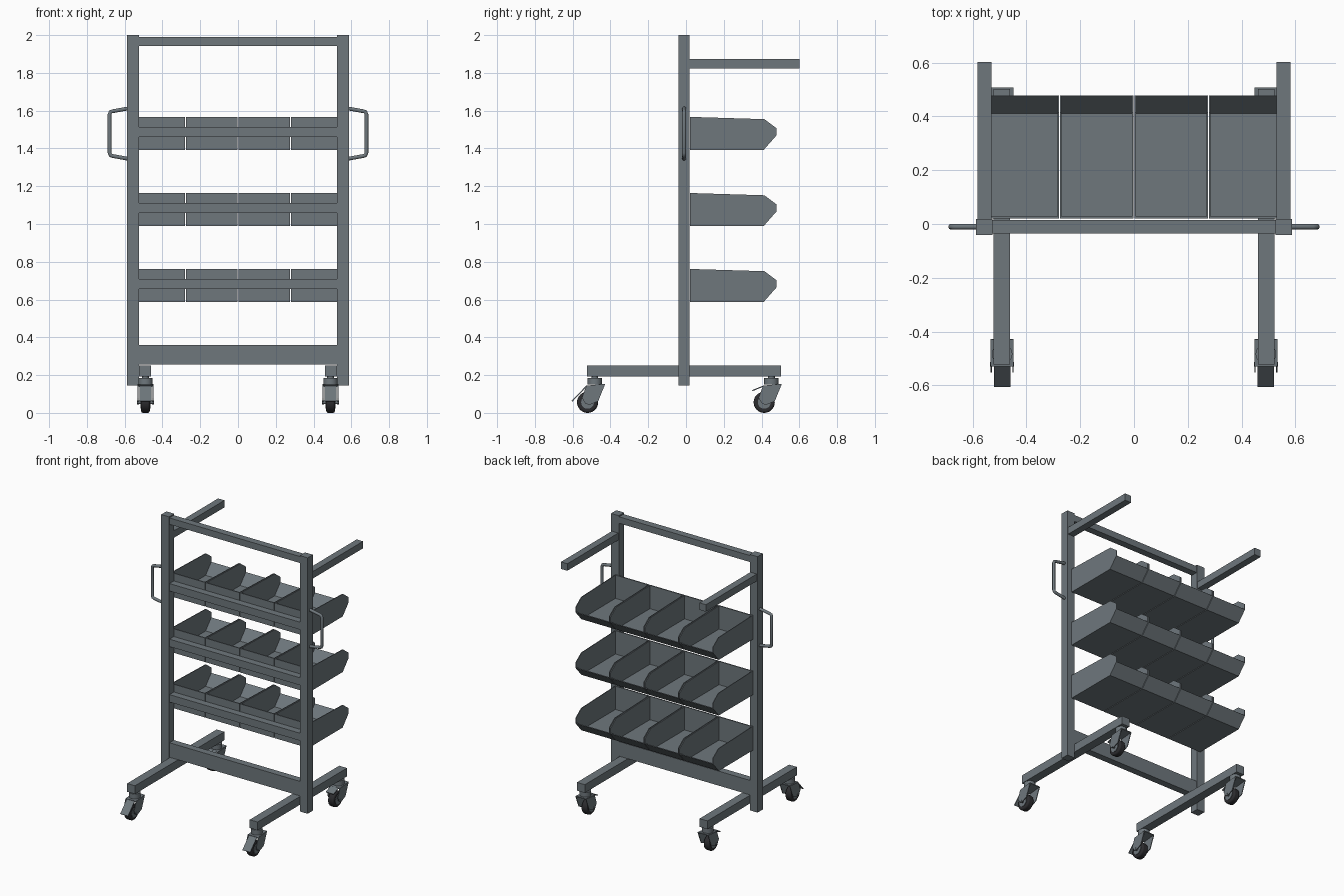
import bpy, bmesh, math
from mathutils import Vector

if "Cube" in bpy.data.objects:
    bpy.data.objects.remove(bpy.data.objects["Cube"])


def material(name, rgb):
    m = bpy.data.materials.new(name)
    m.diffuse_color = (*rgb, 1)
    m.use_nodes = True
    m.node_tree.nodes["Principled BSDF"].inputs["Base Color"].default_value = m.diffuse_color
    return m


STEEL = material("steel grey", (0.158, 0.186, 0.204))
RUBBER = material("black rubber", (0.025, 0.025, 0.028))


def finish(name, bm, mat):
    bmesh.ops.recalc_face_normals(bm, faces=bm.faces)
    me = bpy.data.meshes.new(name)
    bm.to_mesh(me)
    bm.free()
    me.materials.append(mat)
    ob = bpy.data.objects.new(name, me)
    bpy.context.collection.objects.link(ob)
    return ob


def add_prism(bm, pts, x0, x1):
    """Extrude a y-z outline from x0 to x1."""
    a = [bm.verts.new((x0, y, z)) for y, z in pts]
    b = [bm.verts.new((x1, y, z)) for y, z in pts]
    bm.faces.new(a)
    bm.faces.new(b[::-1])
    for i in range(len(a)):
        j = (i + 1) % len(a)
        bm.faces.new((a[i], b[i], b[j], a[j]))


def prism(name, pts, x0, x1, mat=STEEL):
    bm = bmesh.new()
    add_prism(bm, pts, x0, x1)
    return finish(name, bm, mat)


def box(name, x0, x1, y0, y1, z0, z1):
    return prism(name, [(y0, z0), (y1, z0), (y1, z1), (y0, z1)], min(x0, x1), max(x0, x1))


def sheet(p, q, t):
    """Outline of a thin straight plate between two y-z points."""
    p, q = Vector(p), Vector(q)
    d = (q - p).normalized()
    n = Vector((-d.y, d.x)) * t
    return [p, q, q + n, p + n]


def cylinder(name, center, r, depth, axis, mat, sides=28, bevel=0):
    rot = (0, math.pi / 2, 0) if axis == "x" else (0, 0, 0)
    bpy.ops.mesh.primitive_cylinder_add(vertices=sides, radius=r, depth=depth,
                                        location=center, rotation=rot)
    ob = bpy.context.object
    ob.name = name
    ob.data.materials.append(mat)
    if bevel:
        mod = ob.modifiers.new("rounding", "BEVEL")
        mod.width, mod.segments = bevel, 3
    bpy.ops.object.shade_smooth_by_angle(angle=math.radians(35))
    return ob


def caster(x, y, label):
    """Swivel caster whose wheel trails toward the front."""
    wy = y - 0.038
    cylinder(label + "_swivel", (x, y, 0.168), 0.038, 0.036, "z", STEEL)
    cylinder(label + "_stem", (x, y, 0.185), 0.018, 0.03, "z", STEEL, 16)
    cylinder(label + "_tyre", (x, wy, 0.056), 0.056, 0.046, "x", RUBBER, 32, 0.01)
    cylinder(label + "_hub", (x, wy, 0.056), 0.034, 0.052, "x", STEEL)
    cylinder(label + "_axle", (x, wy, 0.056), 0.009, 0.09, "x", STEEL, 12)
    # fork: two cheeks joined by a crown
    cheek = [(y - 0.045, 0.142), (y + 0.055, 0.152), (y + 0.018, 0.062),
             (wy + 0.01, 0.042), (wy - 0.012, 0.05), (wy - 0.03, 0.08)]
    bm = bmesh.new()
    for s in (-1, 1):
        add_prism(bm, cheek, x + s * 0.038, x + s * 0.043)
    add_prism(bm, sheet((y - 0.045, 0.138), (y + 0.055, 0.148), 0.006), x - 0.04, x + 0.04)
    finish(label + "_fork", bm, STEEL)
    return wy


# Side frames: uprights, feet, top arms, casters and push handles
for s, side in ((-1, "left"), (1, "right")):
    box(side + "_upright", s * 0.525, s * 0.587, -0.041, 0.019, 0.145, 2.0)
    box(side + "_foot", s * 0.46, s * 0.523, -0.523, 0.502, 0.192, 0.252)
    box(side + "_top_arm", s * 0.53, s * 0.581, 0.019, 0.602, 1.822, 1.873)
    for y, end in ((-0.483, "front"), (0.452, "back")):
        x = s * 0.49
        label = side + "_" + end + "_caster"
        wy = caster(x, y, label)
        # brake pedal
        tip = (wy - 0.08, 0.06) if end == "front" else (wy - 0.062, 0.115)
        prism(label + "_pedal", sheet(tip, (wy - 0.005, 0.138), 0.006), x - 0.031, x + 0.031)

    cu = bpy.data.curves.new(side + "_handle", "CURVE")
    cu.dimensions = "3D"
    cu.bevel_depth, cu.bevel_resolution, cu.use_fill_caps = 0.0105, 3, True
    path = [(0.58, 1.612), (0.664, 1.597), (0.675, 1.593), (0.68, 1.58),
            (0.68, 1.377), (0.675, 1.364), (0.664, 1.36), (0.58, 1.345)]
    sp = cu.splines.new("POLY")
    sp.points.add(len(path) - 1)
    for p, (px, pz) in zip(sp.points, path):
        p.co = (s * px, -0.01, pz, 1)
    sp.use_smooth = True
    cu.materials.append(STEEL)
    bpy.context.collection.objects.link(bpy.data.objects.new(side + "_handle", cu))

# Cross bars
box("top_bar", -0.525, 0.525, -0.035, 0.015, 1.943, 1.99)
box("bottom_bar", -0.525, 0.525, -0.035, 0.015, 0.255, 0.36)

# Three rows of four open-fronted bins, each row hung on a rail
T = 0.005
for row, z in enumerate((0.588, 0.99, 1.393), 1):
    box(f"bin_rail_{row}", -0.525, 0.525, -0.035, 0.015, z + 0.067, z + 0.121)
    for col in range(4):
        cx = (col - 1.5) * 0.277
        x0, x1 = cx - 0.136, cx + 0.136
        side = [(0.02, z), (0.412, z), (0.478, z + 0.075), (0.478, z + 0.115),
                (0.415, z + 0.162), (0.02, z + 0.174)]
        bm = bmesh.new()
        add_prism(bm, side, x0, x0 + T)
        add_prism(bm, side, x1 - T, x1)
        add_prism(bm, sheet((0.02, z), (0.412, z), T), x0 + T, x1 - T)
        add_prism(bm, sheet((0.412, z), (0.478, z + 0.075), T), x0 + T, x1 - T)
        add_prism(bm, [(0.02, z), (0.028, z), (0.028, z + 0.174), (0.02, z + 0.174)],
                  x0 + T, x1 - T)
        finish(f"bin_{row}_{col + 1}", bm, STEEL)
